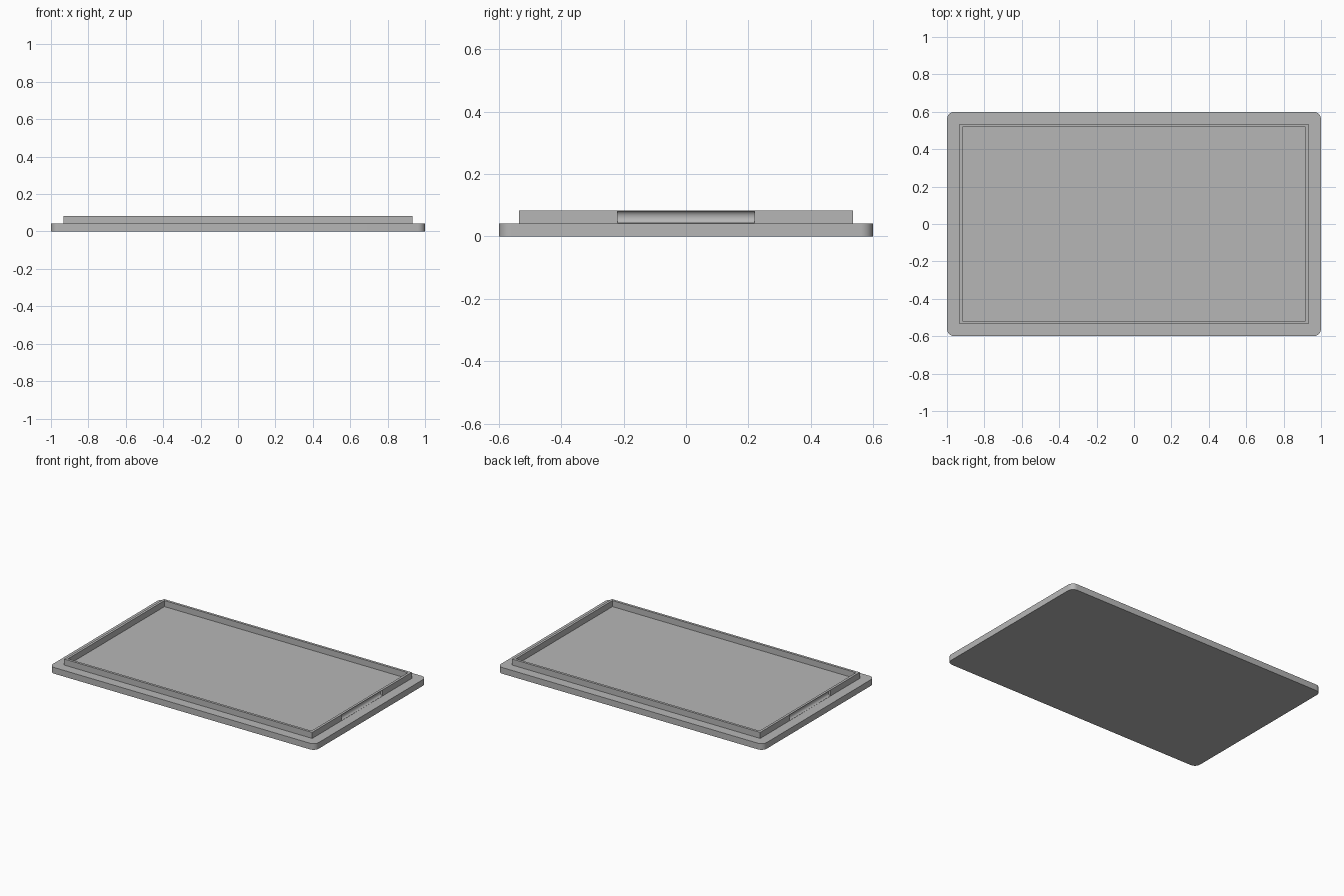
import bpy, bmesh, math

if "Cube" in bpy.data.objects:
    bpy.data.objects.remove(bpy.data.objects["Cube"])

grey = bpy.data.materials.new("plain_grey")
grey.use_nodes = True
GREY = (0.47, 0.47, 0.47, 1)
grey.diffuse_color = GREY
grey.node_tree.nodes["Principled BSDF"].inputs["Base Color"].default_value = GREY

BASE_TOP, RIM_TOP = 0.042, 0.083
RIM_X, RIM_Y, WALL = 0.933, 0.535, 0.017
GRIP, GRIP_DEPTH, CORNER = 0.22, 0.015, 0.04


def prism(name, outline, direction):
    """Extrude a closed outline along a direction."""
    bm = bmesh.new()
    face = bm.faces.new([bm.verts.new(p) for p in outline])
    moved = bmesh.ops.extrude_face_region(bm, geom=[face])["geom"]
    verts = [v for v in moved if isinstance(v, bmesh.types.BMVert)]
    bmesh.ops.translate(bm, verts=verts, vec=direction)
    # The extrusion keeps or drops the starting face; make sure it is capped
    bmesh.ops.holes_fill(bm, edges=[e for e in bm.edges if e.is_boundary], sides=0)
    bmesh.ops.recalc_face_normals(bm, faces=bm.faces)
    mesh = bpy.data.meshes.new(name)
    bm.to_mesh(mesh)
    bm.free()
    mesh.materials.append(grey)
    obj = bpy.data.objects.new(name, mesh)
    bpy.context.collection.objects.link(obj)
    bpy.ops.object.select_all(action="DESELECT")
    obj.select_set(True)
    bpy.context.view_layer.objects.active = obj
    bpy.ops.object.shade_smooth_by_angle(angle=math.radians(30))
    return obj


# Flat base plate with rounded corners
plate = []
for quarter, (sx, sy) in enumerate([(1, 1), (-1, 1), (-1, -1), (1, -1)]):
    for step in range(9):
        a = math.pi / 2 * (quarter + step / 8)
        plate.append((sx * (1 - CORNER) + CORNER * math.cos(a),
                      sy * (0.6 - CORNER) + CORNER * math.sin(a), 0))
prism("base_plate", plate, (0, 0, BASE_TOP))

# Long walls of the raised rim
for name, s in (("front_wall", -1), ("back_wall", 1)):
    y0, y1 = s * RIM_Y, s * (RIM_Y - WALL)
    prism(name, [(-RIM_X, y0, BASE_TOP), (-RIM_X, y1, BASE_TOP),
                 (-RIM_X, y1, RIM_TOP), (-RIM_X, y0, RIM_TOP)], (2 * RIM_X, 0, 0))

# End walls, each with a rounded finger groove in the middle of the outer side
mid, radius = (BASE_TOP + RIM_TOP) / 2, (RIM_TOP - BASE_TOP) / 2 - 0.001
block = [(RIM_X, BASE_TOP), (RIM_X - WALL, BASE_TOP), (RIM_X - WALL, RIM_TOP), (RIM_X, RIM_TOP)]
groove = [(RIM_X - GRIP_DEPTH * math.sin(math.pi * i / 16),
           mid + radius * math.cos(math.pi * i / 16)) for i in range(17)]
inner_y = RIM_Y - WALL
for side, s in (("left", 1), ("right", -1)):
    for part, profile, y0, y1 in (("front_end", block, -inner_y, -GRIP),
                                  ("grip", block + groove, -GRIP, GRIP),
                                  ("back_end", block, GRIP, inner_y)):
        prism(f"{side}_wall_{part}", [(s * x, y0, z) for x, z in profile], (0, y1 - y0, 0))
